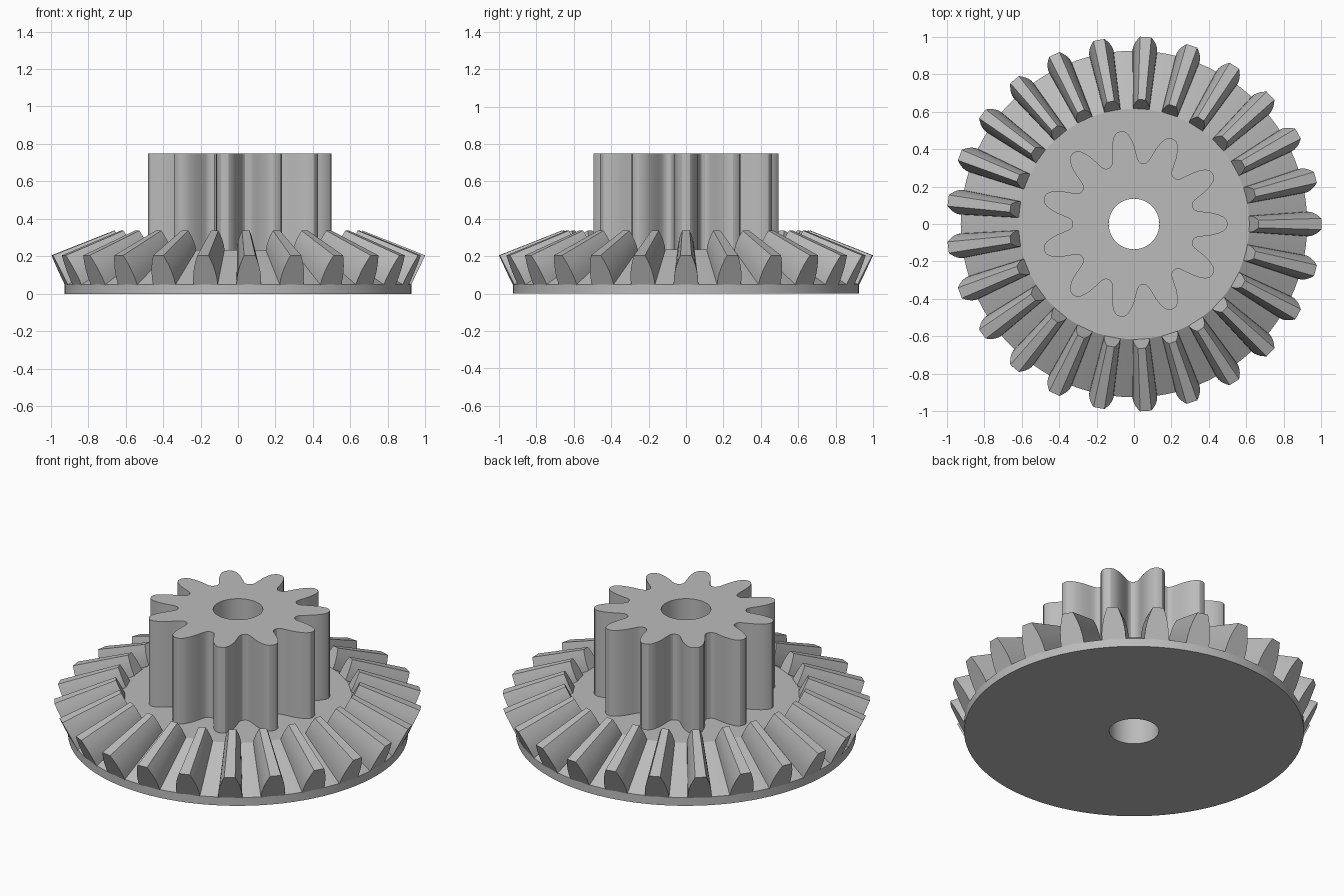
import bpy, bmesh
from math import sin, cos, pi, radians, tau

if "Cube" in bpy.data.objects:
    bpy.data.objects.remove(bpy.data.objects["Cube"], do_unlink=True)

BORE = 0.135
HUB_Z, TOP_Z = 0.235, 0.75
APEX_Z = 0.6
BEVEL_TEETH, PINION_TEETH = 25, 11

grey = bpy.data.materials.new("plain grey")
grey.use_nodes = True
colour = (0.5, 0.5, 0.5, 1)
grey.diffuse_color = colour
grey.node_tree.nodes["Principled BSDF"].inputs["Base Color"].default_value = colour


def finish(bm, name, angle=30):
    bmesh.ops.recalc_face_normals(bm, faces=bm.faces)
    mesh = bpy.data.meshes.new(name)
    bm.to_mesh(mesh)
    bm.free()
    mesh.materials.append(grey)
    obj = bpy.data.objects.new(name, mesh)
    bpy.context.collection.objects.link(obj)
    bpy.ops.object.select_all(action='DESELECT')
    obj.select_set(True)
    bpy.context.view_layer.objects.active = obj
    bpy.ops.object.shade_smooth_by_angle(angle=radians(angle))
    return obj


def bridge(bm, a, b, closed=True):
    n = len(a)
    for i in range(n if closed else n - 1):
        j = (i + 1) % n
        bm.faces.new((a[i], a[j], b[j], b[i]))


def polar(bm, r, a, z):
    return bm.verts.new((r * cos(a), r * sin(a), z))


# Conical wheel body with a through bore
bm = bmesh.new()
profile = [(BORE, 0), (0.925, 0), (0.925, 0.05), (0.615, HUB_Z), (BORE, HUB_Z)]
SEG = BEVEL_TEETH * 4
rings = [[polar(bm, r, tau * i / SEG, z) for i in range(SEG)] for r, z in profile]
for k in range(len(rings)):
    bridge(bm, rings[k], rings[(k + 1) % len(rings)])
finish(bm, "wheel_body")

# Bevel teeth: one end profile shrunk towards the cone apex
bm = bmesh.new()
half = [(-0.06, 0.066), (0.2, 0.065), (0.45, 0.059), (0.65, 0.051), (0.85, 0.040), (1, 0.030)]
section = [(t, w) for t, w in half] + [(t, -w) for t, w in reversed(half)]
for k in range(BEVEL_TEETH):
    a = tau * k / BEVEL_TEETH
    ends = []
    for s in (1, 0.665):
        end = []
        for t, w in section:
            r, z = s * (0.925 + 0.075 * t), APEX_Z - s * (0.55 - 0.155 * t)
            w *= s
            end.append(bm.verts.new((r * cos(a) - w * sin(a), r * sin(a) + w * cos(a), z)))
        ends.append(end)
    bridge(bm, *ends)
    for end in ends:
        bm.faces.new(end)
finish(bm, "bevel_teeth")

# Spur pinion with rounded teeth, sharing the bore
bm = bmesh.new()
flank = [(14.5, 0.328), (12.7, 0.335), (11.2, 0.35), (9.8, 0.38), (8.4, 0.415),
         (6.6, 0.45), (4.6, 0.48), (2.4, 0.496)]
tooth = [(-a, r) for a, r in flank] + [(0, 0.5)] + [(a, r) for a, r in reversed(flank)]
outline = [(radians(a) + tau * k / PINION_TEETH, r)
           for k in range(PINION_TEETH) for a, r in tooth]
loops = [[polar(bm, r if outer else BORE, a, z) for a, r in outline]
         for outer, z in ((True, HUB_Z), (True, TOP_Z), (False, TOP_Z), (False, HUB_Z))]
for a, b in zip(loops, loops[1:]):
    bridge(bm, a, b)
finish(bm, "spur_pinion")
